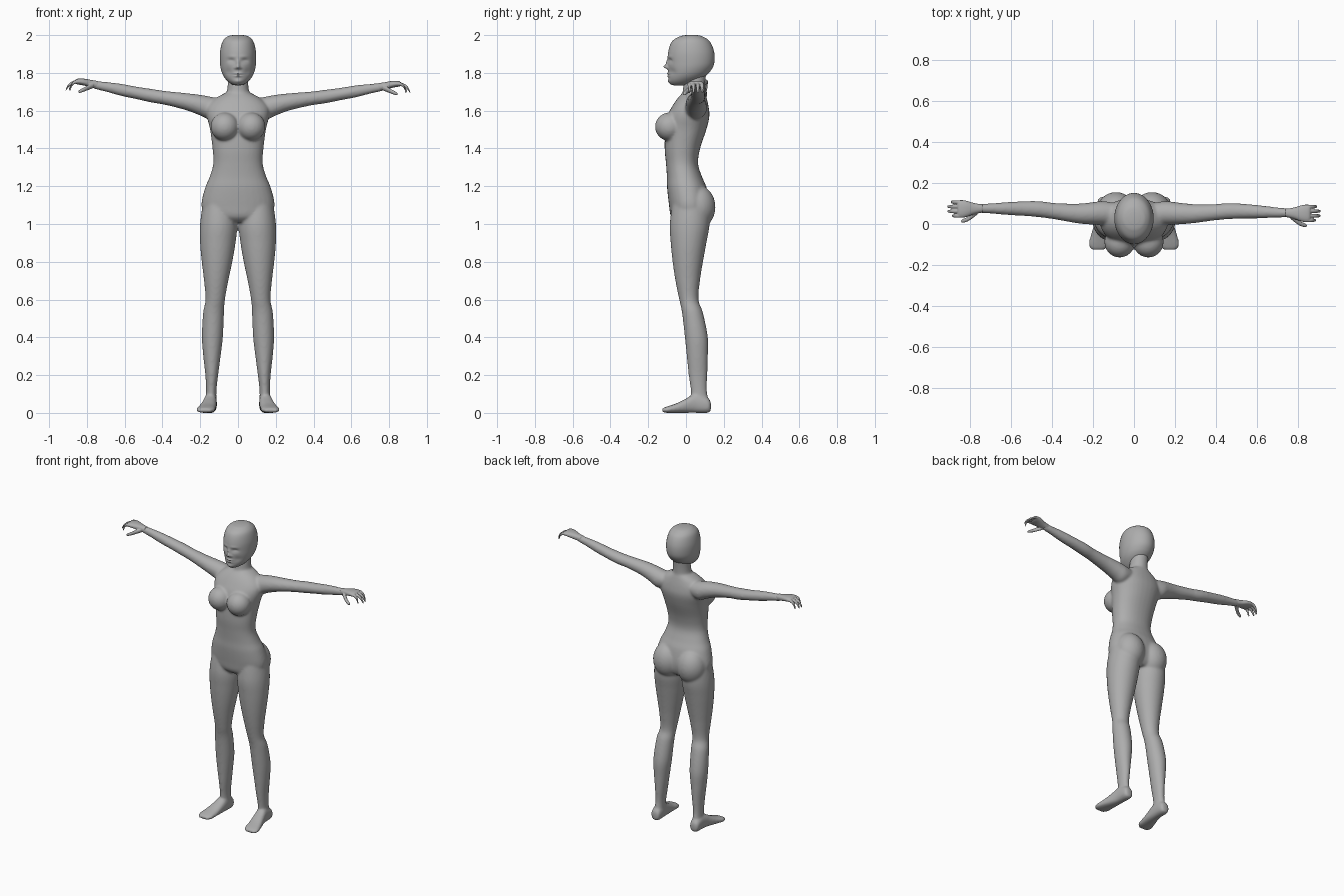
import bpy, bmesh, math
from mathutils import Matrix

skin = bpy.data.materials.new("plain_grey")
skin.diffuse_color = (0.42, 0.42, 0.42, 1)


def spline(rows, steps):
    """Smoothly interpolate cross-sections (Catmull-Rom)."""
    out = []
    for i in range(len(rows) - 1):
        p0, p1 = rows[max(i - 1, 0)], rows[i]
        p2, p3 = rows[i + 1], rows[min(i + 2, len(rows) - 1)]
        for k in range(steps):
            t = k / steps
            out.append([0.5 * (2 * b + (c - a) * t + (2 * a - 5 * b + 4 * c - d) * t * t
                               + (3 * b - a - 3 * c + d) * t ** 3)
                        for a, b, c, d in zip(p0, p1, p2, p3)])
    return out + [list(rows[-1])]


def loft(bm, rows, axis, side=1, power=2.0, seg=32, steps=5, bend=None):
    """Rows are (position on axis, a min, a max, b min, b max)."""
    rings = []
    for t, a0, a1, b0, b1 in spline(rows, steps):
        ring = []
        for k in range(seg):
            w = math.tau * k / seg
            c, s = math.cos(w), math.sin(w)
            a = (a0 + a1) / 2 + (a1 - a0) / 2 * math.copysign(abs(c) ** (2 / power), c)
            b = (b0 + b1) / 2 + (b1 - b0) / 2 * math.copysign(abs(s) ** (2 / power), s)
            x, y, z = ((t, a, b), (a, t, b), (a, b, t))[axis]
            if bend:
                x, y, z = bend(x, y, z, side)
            ring.append(bm.verts.new((x * side, y, z)))
        rings.append(ring)
    for r, q in zip(rings, rings[1:]):
        for k in range(seg):
            n = (k + 1) % seg
            bm.faces.new((r[k], r[n], q[n], q[k]))
    bm.faces.new(rings[0])
    bm.faces.new(rings[-1])


def ball(bm, centre, radii):
    bmesh.ops.create_uvsphere(bm, u_segments=32, v_segments=20, radius=1,
                              matrix=Matrix.Translation(centre) @ Matrix.Diagonal((*radii, 1)))


def finish(bm, name, voxel=None, smooth=0):
    bmesh.ops.recalc_face_normals(bm, faces=bm.faces[:])
    mesh = bpy.data.meshes.new(name)
    bm.to_mesh(mesh)
    bm.free()
    mesh.materials.append(skin)
    for p in mesh.polygons:
        p.use_smooth = True
    ob = bpy.data.objects.new(name, mesh)
    bpy.context.collection.objects.link(ob)
    if voxel:
        m = ob.modifiers.new("merge", 'REMESH')
        m.mode, m.voxel_size, m.use_smooth_shade = 'VOXEL', voxel, True
        m = ob.modifiers.new("blend", 'SMOOTH')
        m.factor, m.iterations = 0.5, smooth


def arm_pose(x, y, z, side):
    """Arms differ slightly: the left hand sits lower and further forward."""
    f = min(max((x - 0.25) / 0.5, 0), 1)
    return x, y - 0.011 * side * f, z - 0.006 * side * f


# Torso, neck, bust and buttocks
bm = bmesh.new()
torso = [(1.70, .055, -.012, .10), (1.665, .12, -.045, .11), (1.62, .162, -.075, .12),
         (1.57, .165, -.10, .124), (1.50, .148, -.11, .108), (1.40, .135, -.113, .075),
         (1.32, .131, -.106, .064), (1.25, .15, -.101, .085), (1.19, .175, -.10, .11),
         (1.10, .194, -.09, .125), (1.04, .17, -.08, .115), (1.01, .10, -.05, .09)]
loft(bm, [(z, -w, w, f, b) for z, w, f, b in torso], 2, power=2.2)
neck = [(1.82, .05, .01, .11), (1.75, .054, -.012, .102), (1.70, .059, -.018, .10),
        (1.64, .075, -.04, .10)]
loft(bm, [(z, -w, w, f, b) for z, w, f, b in neck], 2)

leg = [(1.12, .02, .185, -.07, .12), (1.0, .004, .201, -.086, .125), (.9, .013, .201, -.081, .108),
       (.8, .03, .192, -.071, .09), (.7, .051, .18, -.056, .074), (.6, .069, .172, -.036, .066),
       (.53, .074, .185, -.021, .09), (.4, .08, .191, -.006, .116), (.3, .092, .184, .004, .116),
       (.2, .105, .173, .014, .113), (.12, .114, .169, .025, .111), (.05, .114, .17, .03, .12),
       (.02, .118, .168, .04, .115)]
foot = [(.132, .125, .165, .012, .055), (.115, .113, .177, 0, .08), (.05, .112, .182, 0, .1),
        (0, .114, .194, 0, .076), (-.05, .118, .21, 0, .051), (-.10, .122, .222, 0, .034),
        (-.126, .14, .21, .003, .024)]
arm = [(.08, .0, .10, 1.58, 1.66), (.15, -.005, .112, 1.555, 1.675), (.2, -.003, .107, 1.574, 1.684),
       (.25, .0, .101, 1.594, 1.69), (.3, .006, .098, 1.609, 1.695), (.39, .02, .10, 1.63, 1.703),
       (.46, .028, .107, 1.641, 1.713), (.54, .033, .105, 1.658, 1.724), (.62, .036, .099, 1.674, 1.738),
       (.70, .041, .091, 1.695, 1.747), (.77, .044, .086, 1.711, 1.753)]
for s in (1, -1):
    ball(bm, (s * .07, -.088, 1.515), (.075, .076, .075))
    ball(bm, (s * .088, .062, 1.09), (.095, .094, .115))
    loft(bm, leg, 2, s)
    loft(bm, foot, 1, s, power=2.4)
    loft(bm, arm, 0, s, bend=arm_pose)
finish(bm, "body", 0.007, 10)

# Hands: palm, four curled fingers and a thumb
palm = [(.74, .045, .085, 1.71, 1.751), (.78, .037, .091, 1.718, 1.757),
        (.82, .023, .103, 1.728, 1.764), (.85, .02, .105, 1.733, 1.763), (.862, .027, .10, 1.738, 1.757)]
fingers = [(.029, .89), (.051, .912), (.074, .912), (.096, .896)]
for s, name in ((1, "left_hand"), (-1, "right_hand")):
    bm = bmesh.new()
    loft(bm, palm, 0, s, bend=arm_pose, power=2.3)
    for y, tip in fingers:
        path = [(.835, 1.748, .010), (.862, 1.746, .0095), (.862 + (tip - .862) * .6, 1.732, .009),
                (tip - .003, 1.708, .007), (tip, 1.70, .003)]
        loft(bm, [(x, y - r, y + r, z - r, z + r) for x, z, r in path], 0, s, bend=arm_pose, seg=12)
    thumb = [(.765, .05, 1.728, .014), (.79, .03, 1.718, .014), (.815, .012, 1.706, .0115),
             (.838, .004, 1.696, .009), (.845, .003, 1.694, .004)]
    loft(bm, [(x, y - r, y + r, z - r, z + r) for x, y, z, r in thumb], 0, s, bend=arm_pose, seg=12)
    finish(bm, name, 0.003, 3)

# Head, with the face shaped by soft bumps: (x, z, width, height, push back)
features = [(.036, 1.864, .017, .011, .011), (.036, 1.860, .011, .006, -.005),
            (.03, 1.886, .025, .008, -.003), (0, 1.832, .010, .010, -.020),
            (0, 1.852, .008, .018, -.010), (.013, 1.826, .008, .007, -.006),
            (0, 1.797, .020, .005, -.007), (0, 1.783, .018, .005, -.006),
            (0, 1.790, .022, .002, .003), (0, 1.755, .02, .010, -.005), (.05, 1.805, .02, .02, .006)]


def face(x, y, z, side):
    if y < 0.02:
        fade = min((0.02 - y) / 0.05, 1)
        for fx, fz, w, h, push in features:
            y += fade * push * math.exp(-((abs(x) - fx) / w) ** 2 - ((z - fz) / h) ** 2)
    return x, y, z


head = [(2.0, .028, .0, .06), (1.992, .057, -.035, .09), (1.965, .082, -.075, .127),
        (1.91, .095, -.094, .149), (1.85, .095, -.096, .149), (1.81, .088, -.095, .13),
        (1.78, .075, -.093, .10), (1.755, .054, -.09, .06), (1.738, .03, -.078, .03),
        (1.734, .012, -.06, .005)]
bm = bmesh.new()
loft(bm, [(z, -w, w, f, b) for z, w, f, b in head], 2, seg=96, steps=10, bend=face)
finish(bm, "head")
